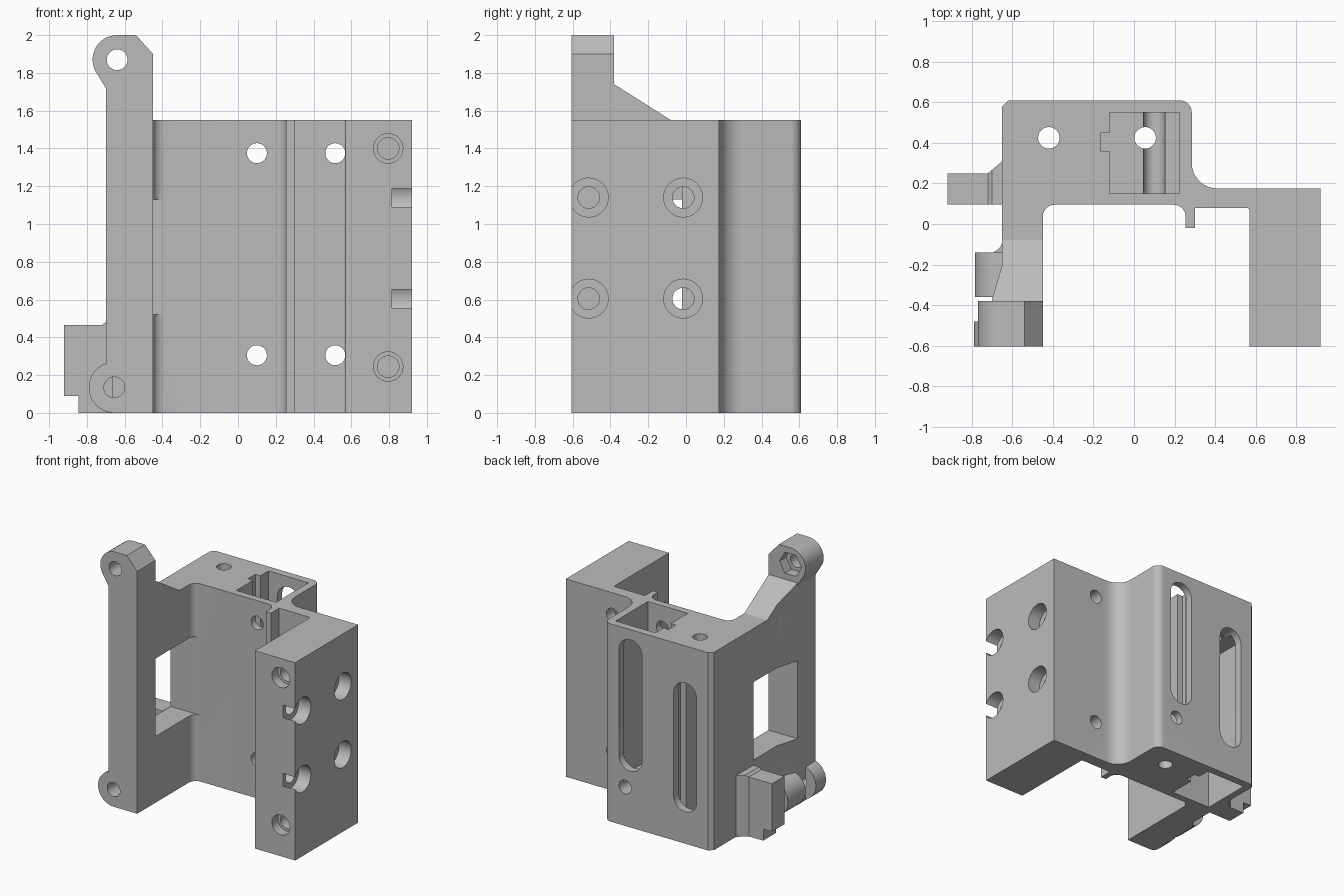
import bpy, bmesh, math
from mathutils import Vector

if "Cube" in bpy.data.objects:
    bpy.data.objects.remove(bpy.data.objects["Cube"])

grey = bpy.data.materials.new("plain grey")
grey.diffuse_color = (0.5, 0.5, 0.5, 1)
grey.use_nodes = True
grey.node_tree.nodes["Principled BSDF"].inputs["Base Color"].default_value = grey.diffuse_color


def prism(name, pts, axis, lo, hi):
    """Extrude a 2D outline along an axis: z uses (x,y), y uses (x,z), x uses (y,z)."""
    place = {"z": lambda a, b, t: (a, b, t),
             "y": lambda a, b, t: (a, t, b),
             "x": lambda a, b, t: (t, a, b)}[axis]
    bm = bmesh.new()
    bot = [bm.verts.new(place(a, b, lo)) for a, b in pts]
    top = [bm.verts.new(place(a, b, hi)) for a, b in pts]
    bm.faces.new(bot)
    bm.faces.new(top)
    n = len(pts)
    for i in range(n):
        j = (i + 1) % n
        bm.faces.new((bot[i], bot[j], top[j], top[i]))
    bmesh.ops.recalc_face_normals(bm, faces=bm.faces)
    me = bpy.data.meshes.new(name)
    bm.to_mesh(me)
    bm.free()
    me.materials.append(grey)
    ob = bpy.data.objects.new(name, me)
    bpy.context.collection.objects.link(ob)
    return ob


def arc(cx, cy, r, a0, a1, n):
    return [(cx + r * math.cos(math.radians(a0 + (a1 - a0) * i / n)),
             cy + r * math.sin(math.radians(a0 + (a1 - a0) * i / n))) for i in range(n + 1)]


def circle(cx, cy, r, n=32):
    return arc(cx, cy, r, 0, 360, n)[:-1]


def rect(a0, b0, a1, b1):
    return [(a0, b0), (a1, b0), (a1, b1), (a0, b1)]


def rounded(pts, n=8):
    """Outline of (a, b, radius) corners with arcs at each radius."""
    out = []
    for i, (a, b, r) in enumerate(pts):
        p = Vector((a, b))
        if r == 0:
            out.append((a, b))
            continue
        u = (Vector(pts[i - 1][:2]) - p).normalized()
        v = (Vector(pts[(i + 1) % len(pts)][:2]) - p).normalized()
        c = p + (u + v) * r          # right-angled corners
        for k in range(n + 1):
            t = math.pi / 2 * k / n
            q = c - v * r * math.cos(t) - u * r * math.sin(t)
            out.append((q.x, q.y))
    return out


def combine(target, other, op):
    m = target.modifiers.new("bool", "BOOLEAN")
    m.operation, m.object, m.solver = op, other, "EXACT"
    dg = bpy.context.evaluated_depsgraph_get()
    me = bpy.data.meshes.new_from_object(target.evaluated_get(dg))
    target.modifiers.clear()
    target.data = me
    bpy.data.objects.remove(other)


def add(ob):
    combine(body, ob, "UNION")


def cut(pts, axis, lo, hi, target=None):
    combine(target or body, prism("cutter", pts, axis, lo, hi), "DIFFERENCE")


# Main body: plan outline with back box, right block and left wall
side_wall = [(-0.65, -0.2), (-0.70, -0.37), (-0.70, -0.5), (-0.45, -0.5)]
body = prism("mounting_bracket", rounded([
    (-0.65, 0.58, 0), (-0.62, 0.61, 0), (0.285, 0.61, 0.06), (0.285, 0.175, 0.125),
    (0.92, 0.175, 0), (0.92, -0.605, 0), (0.57, -0.605, 0), (0.57, 0.08, 0.015),
    (0.30, 0.08, 0), (0.30, -0.02, 0), (0.255, -0.02, 0), (0.255, 0.095, 0.06),
    (-0.45, 0.095, 0.06), (-0.45, -0.5, 0), (-0.70, -0.5, 0), (-0.70, -0.37, 0),
    (-0.65, -0.2, 0)]), "z", 0, 1.55)

# Window through the left wall
cut(rect(-0.38, 0.52, 0.095, 1.13), "x", -0.9, -0.385)

# Sloped gusset above the wall
gusset = prism("gusset", side_wall + [(-0.45, -0.08), (-0.65, -0.08)], "z", 1.5, 1.74)
cut([(-0.38, 1.74), (-0.08, 1.55), (0.2, 1.55), (0.2, 1.9), (-0.38, 1.9)], "x", -1, 0, gusset)
add(gusset)

# Front post with a round ear at each end
add(prism("post", [(-0.45, 0), (-0.45, 1.9), (-0.54, 2.0)]
          + arc(-0.64, 1.87, 0.13, 90, 207, 14) + [(-0.70, 1.72), (-0.70, 0.26)]
          + arc(-0.655, 0.135, 0.135, 112, 270, 18), "y", -0.605, -0.38))
cut(rect(-0.9, -0.1, -0.70, 0.4), "y", -0.48, -0.37)

# Rear hinge ear and its flare
add(prism("rear_ear", circle(-0.65, 0.135, 0.135), "y", -0.36, -0.14))
add(prism("ear_flare", [(-0.60, -0.08), (-0.65, -0.08)] + arc(-0.71, -0.08, 0.06, 0, -70, 5)
          + [(-0.70, -0.34), (-0.60, -0.34)], "z", 0, 0.25))

# Left side lug with stepped foot
lug = prism("side_lug", [(-0.92, 0.095), (-0.60, 0.095), (-0.60, 0.31), (-0.65, 0.31),
                         (-0.72, 0.25), (-0.92, 0.25)], "z", 0, 0.48)
cut(rect(-1, -0.1, -0.845, 0.09), "y", 0, 0.4, lug)
cut([(-1, 0.465), (-0.72, 0.465), (-0.70, 0.48), (-0.70, 0.6), (-1, 0.6)], "y", 0, 0.4, lug)
add(lug)

# Two nut pockets, one open at the top and one at the bottom, with side notches
cut([(-0.12, 0.15), (0.225, 0.15), (0.225, 0.55), (-0.12, 0.55), (-0.12, 0.45),
     (-0.165, 0.45), (-0.165, 0.36), (-0.12, 0.36)], "z", 0.305, 1.7)
cut([(-0.595, 0.15), (-0.25, 0.15), (-0.25, 0.36), (-0.205, 0.36), (-0.205, 0.45),
     (-0.25, 0.45), (-0.25, 0.55), (-0.595, 0.55)], "z", -0.1, 1.25)

# Vertical rod holes and long slots in the back
for x, z0, z1 in ((0.055, 0.44, 1.47), (-0.42, 0.25, 1.26)):
    cut(circle(x, 0.425, 0.053), "z", -0.1, 1.7)
    r = 0.1
    cut(arc(x, z1 - r, r, 0, 180, 14) + arc(x, z0 + r, r, 180, 360, 14), "y", 0.5, 0.7)

# Screw holes running front to back
for z in (0.305, 1.375):
    for x in (0.10, 0.515):
        cut(circle(x, z, 0.053), "y", -0.1, 0.7)
for z in (0.245, 1.40):
    cut(circle(0.795, z, 0.078), "y", -0.7, -0.53)
    cut(circle(0.795, z, 0.057), "y", -0.6, -0.2)

# Counterbored holes across the right block
for y in (-0.515, -0.015):
    for z in (0.605, 1.14):
        cut(circle(y, z, 0.103), "x", 0.815, 1.0)
        cut(circle(y, z, 0.057), "x", 0.5, 0.9)

# Pivot holes in the post, with a hexagonal nut seat behind the top one
cut(circle(-0.64, 1.87, 0.055), "y", -0.7, -0.3)
cut(circle(-0.64, 1.87, 0.095, 6), "y", -0.46, -0.3)
cut(circle(-0.655, 0.135, 0.055), "y", -0.7, -0.12)

# Smooth curved walls, keep hard edges
bpy.context.view_layer.objects.active = body
body.select_set(True)
bpy.ops.object.shade_smooth_by_angle(angle=math.radians(30))
